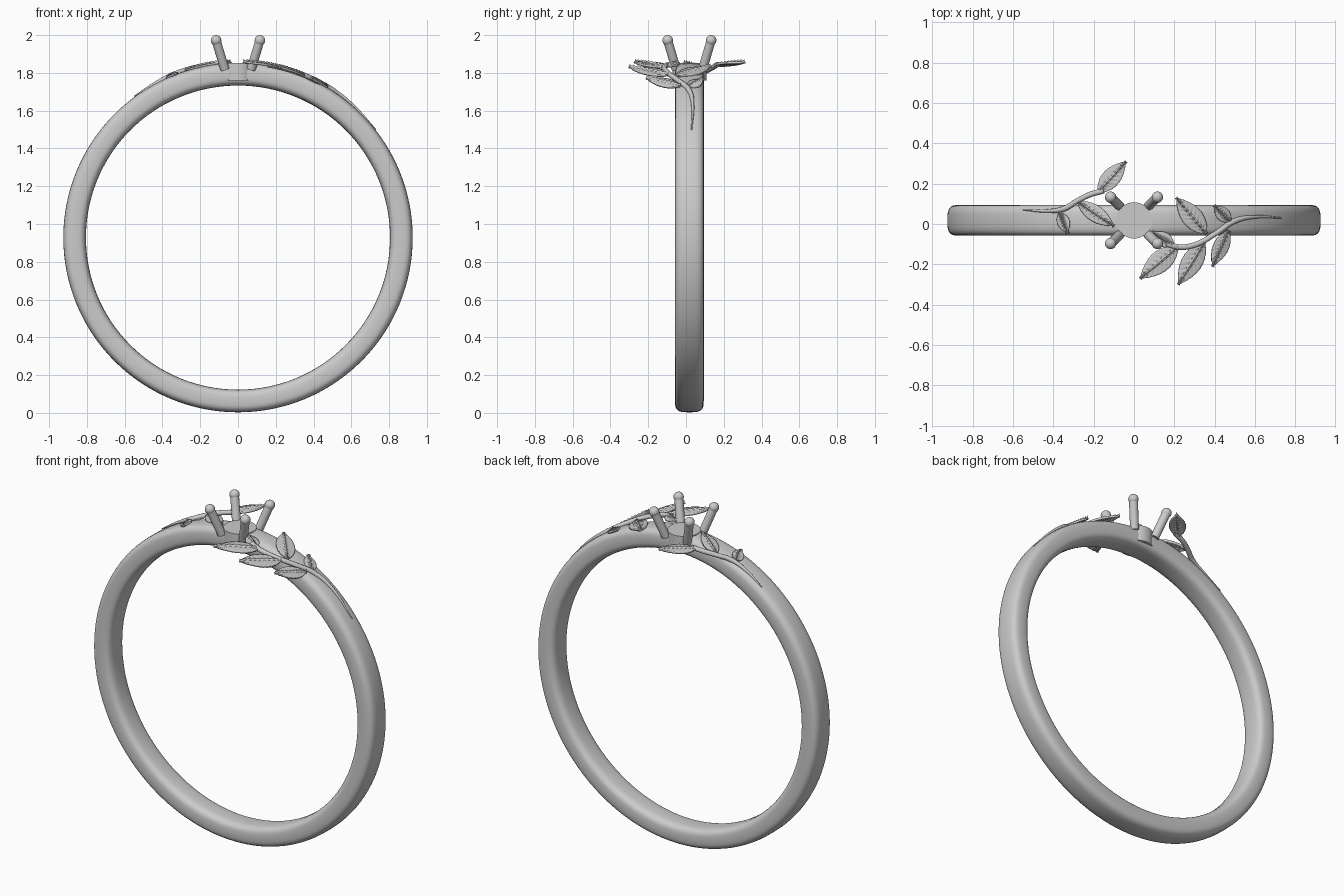
import bpy, bmesh, math
from mathutils import Vector

if "Cube" in bpy.data.objects:
    bpy.data.objects.remove(bpy.data.objects["Cube"])

metal = bpy.data.materials.new("grey metal")
metal.use_nodes = True
GREY = (0.6, 0.6, 0.6, 1)
metal.diffuse_color = GREY
metal.node_tree.nodes["Principled BSDF"].inputs["Base Color"].default_value = GREY

MID_Y, MID_Z, OUTER, INNER, HALF_W = 0.018, 0.928, 0.925, 0.805, 0.076


def finish(name, bm, angle=40):
    bmesh.ops.recalc_face_normals(bm, faces=bm.faces)
    mesh = bpy.data.meshes.new(name)
    bm.to_mesh(mesh)
    bm.free()
    mesh.materials.append(metal)
    ob = bpy.data.objects.new(name, mesh)
    bpy.context.collection.objects.link(ob)
    bpy.ops.object.select_all(action="DESELECT")
    ob.select_set(True)
    bpy.context.view_layer.objects.active = ob
    bpy.ops.object.shade_smooth_by_angle(angle=math.radians(angle))
    return ob


def band_top(x):
    return MID_Z + math.sqrt(OUTER ** 2 - x ** 2)


def bridge(bm, rings, closed=False):
    pairs = list(zip(rings, rings[1:])) + ([(rings[-1], rings[0])] if closed else [])
    for a, b in pairs:
        for i in range(len(a)):
            j = (i + 1) % len(a)
            bm.faces.new((a[i], a[j], b[j], b[i]))


# Band: rounded section swept around a circle
def make_band(segments=128, sides=32):
    bm = bmesh.new()
    half_t, mid_r = (OUTER - INNER) / 2, (OUTER + INNER) / 2
    power = lambda v: math.copysign(abs(v) ** 0.6, v)
    rings = []
    for k in range(segments):
        a = math.tau * k / segments
        ring = []
        for i in range(sides):
            u = math.tau * i / sides
            r = mid_r + half_t * power(math.cos(u))
            y = MID_Y + HALF_W * power(math.sin(u))
            ring.append(bm.verts.new((r * math.cos(a), y, MID_Z + r * math.sin(a))))
        rings.append(ring)
    bridge(bm, rings, closed=True)
    finish("band", bm)


# Round rod between two points, with a ball at its far end if wanted
def make_rod(name, start, end, radius, ball=0):
    bm = bmesh.new()
    start, end = Vector(start), Vector(end)
    axis = end - start
    turn = axis.to_track_quat("Z", "Y").to_matrix().to_4x4()
    turn.translation = (start + end) / 2
    bmesh.ops.create_cone(bm, cap_ends=True, segments=32, radius1=radius,
                          radius2=radius, depth=axis.length, matrix=turn)
    if ball:
        made = bmesh.ops.create_uvsphere(bm, u_segments=24, v_segments=12, radius=ball)
        bmesh.ops.translate(bm, verts=made["verts"], vec=end)
    finish(name, bm)


# Stem: tapered tube through smooth points laid on the band
def make_stem(name, points, radius):
    curve = bpy.data.curves.new(name, "CURVE")
    curve.dimensions = "3D"
    curve.bevel_depth = radius
    curve.bevel_resolution = 3
    curve.use_fill_caps = True
    spline = curve.splines.new("BEZIER")
    spline.bezier_points.add(len(points) - 1)
    for k, (p, (x, y)) in enumerate(zip(spline.bezier_points, points)):
        p.co = (x, y, band_top(x) + 0.004)
        p.handle_left_type = p.handle_right_type = "AUTO"
        p.radius = min(1, 0.2 + 0.4 * k)
    curve.materials.append(metal)
    ob = bpy.data.objects.new(name, curve)
    bpy.context.collection.objects.link(ob)


# Leaf: pointed blade with a toothed edge, midrib and raised slanting veins
def make_leaf(name, base, tip, width, rows=36, half_cols=6):
    bm = bmesh.new()
    base, tip = Vector(base), Vector(tip)
    along = tip - base
    side = Vector((-along.y, along.x)).normalized()
    grid = []
    for r in range(rows + 1):
        t = r / rows
        tooth = 1 + 0.05 * ((t * 9) % 1)
        half = width / 2 * tooth * max(0.02, math.sin(math.pi * t ** 0.9)) ** 0.85
        row = []
        for c in range(-half_cols, half_cols + 1):
            s = c / half_cols
            p = base + along * t + side * half * s
            wave = abs(((t - 0.18 * abs(s)) * 9) % 1 - 0.5) * 2
            lift = 0.007 * wave * (1 - abs(s)) + (0.006 if c == 0 else 0)
            row.append(bm.verts.new((p.x, p.y, band_top(p.x) + 0.008 + lift)))
        grid.append(row)
    for a, b in zip(grid, grid[1:]):
        for i in range(len(a) - 1):
            bm.faces.new((a[i], a[i + 1], b[i + 1], b[i]))
    ob = finish(name, bm, 15)
    if ob.data.polygons[len(ob.data.polygons) // 2].normal.z < 0:
        ob.data.flip_normals()
    solid = ob.modifiers.new("thickness", "SOLIDIFY")
    solid.thickness = 0.012
    solid.offset = -1


make_band()

# Setting: round collar and four splayed claws
make_rod("collar", (0, MID_Y, 1.76), (0, MID_Y, 1.853), 0.09)
for sx, x_word in ((1, "left"), (-1, "right")):
    for sy, y_word in ((-1, "front"), (1, "back")):
        make_rod(f"{y_word}_{x_word}_claw",
                 (sx * 0.07, MID_Y + sy * 0.07, 1.82),
                 (sx * 0.116, MID_Y + sy * 0.115, 1.972), 0.024, 0.028)

# Branches: stem points from thin tip to inner end, then leaves (base, tip, width)
branches = {
    "left": (
        [(0.73, 0.03), (0.6, 0.035), (0.5, 0.015), (0.4, -0.05), (0.31, -0.1), (0.23, -0.115), (0.16, -0.1)],
        [((0.22, -0.11), (0.03, -0.27), 0.105), ((0.35, -0.09), (0.22, -0.3), 0.1),
         ((0.47, -0.03), (0.39, -0.21), 0.075), ((0.36, -0.05), (0.21, 0.13), 0.1),
         ((0.48, 0.01), (0.4, 0.09), 0.065), ((0.2, -0.11), (0.09, -0.04), 0.07)]),
    "right": (
        [(-0.55, 0.07), (-0.43, 0.065), (-0.35, 0.075), (-0.28, 0.115), (-0.22, 0.145), (-0.15, 0.165)],
        [((-0.18, 0.155), (-0.04, 0.31), 0.09), ((-0.28, 0.11), (-0.1, -0.01), 0.08),
         ((-0.37, 0.06), (-0.33, -0.045), 0.06)]),
}
for word, (path, leaves) in branches.items():
    make_stem(f"{word}_stem", path, 0.014)
    for n, leaf in enumerate(leaves, 1):
        make_leaf(f"{word}_leaf_{n}", *leaf)
